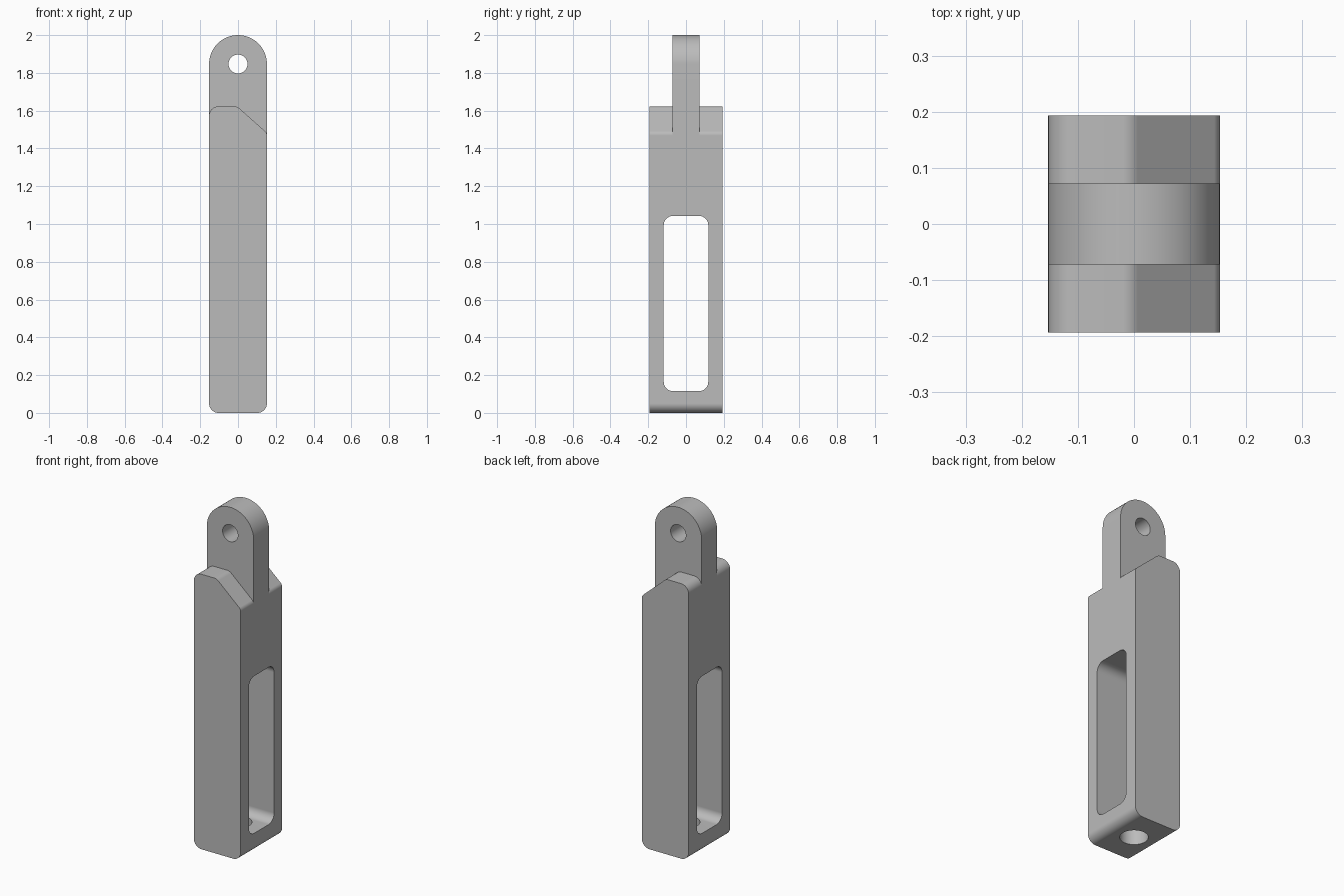
import bpy
import bmesh
from math import cos, sin, pi, tan, radians
from mathutils import Vector

default_cube = bpy.data.objects.get("Cube")
if default_cube:
    bpy.data.objects.remove(default_cube, do_unlink=True)

HALF_X, HALF_Y = 0.153, 0.193
TONGUE_Y = 0.0725
EYE_Z = 2 - HALF_X

steel = bpy.data.materials.new("plain grey")
steel.use_nodes = True
GREY = (0.5, 0.5, 0.5, 1)
steel.diffuse_color = GREY
steel.node_tree.nodes["Principled BSDF"].inputs["Base Color"].default_value = GREY


def fillet(corners, segments=10):
    """Round each (u, v, radius) corner of a polygon with a tangent arc."""
    points = []
    for i, (u, v, radius) in enumerate(corners):
        here = Vector((u, v))
        if radius == 0:
            points.append(here)
            continue
        a = (Vector(corners[i - 1][:2]) - here).normalized()
        b = (Vector(corners[(i + 1) % len(corners)][:2]) - here).normalized()
        half = a.angle(b) / 2
        centre = here + (a + b).normalized() * radius / sin(half)
        start = here + a * radius / tan(half) - centre
        end = here + b * radius / tan(half) - centre
        sweep = pi - 2 * half
        for k in range(segments + 1):
            t = k / segments
            points.append(centre + (start * sin((1 - t) * sweep)
                                    + end * sin(t * sweep)) / sin(sweep))
    return points


def arc(u, v, radius, start, end, segments):
    return [Vector((u + radius * cos(start + (end - start) * k / segments),
                    v + radius * sin(start + (end - start) * k / segments)))
            for k in range(segments + 1)]


def prism(name, points, axis, low, high):
    """Extrude a closed outline along the x, y or z axis."""
    place = {"x": lambda p, d: (d, p.x, p.y),
             "y": lambda p, d: (p.x, d, p.y),
             "z": lambda p, d: (p.x, p.y, d)}[axis]
    bm = bmesh.new()
    rings = [[bm.verts.new(place(p, d)) for p in points] for d in (low, high)]
    for ring in rings:
        bm.faces.new(ring)
    for i in range(len(points)):
        bm.faces.new((rings[0][i - 1], rings[0][i], rings[1][i], rings[1][i - 1]))
    bmesh.ops.recalc_face_normals(bm, faces=bm.faces)
    mesh = bpy.data.meshes.new(name)
    bm.to_mesh(mesh)
    bm.free()
    mesh.materials.append(steel)
    obj = bpy.data.objects.new(name, mesh)
    bpy.context.collection.objects.link(obj)
    return obj


def combine(target, tool, operation):
    """Apply a boolean and discard the tool object."""
    modifier = target.modifiers.new(operation, "BOOLEAN")
    modifier.operation = operation
    modifier.solver = "EXACT"
    modifier.object = tool
    bpy.context.view_layer.objects.active = target
    bpy.ops.object.modifier_apply(modifier=modifier.name)
    bpy.data.objects.remove(tool, do_unlink=True)


# Main block with rounded ends and a sloped shoulder
body = prism("clevis_body", fillet([
    (-HALF_X, 0, 0.05), (HALF_X, 0, 0.05), (HALF_X, 1.483, 0.03),
    (-0.005, 1.623, 0.04), (-HALF_X, 1.623, 0.05)]), "y", -HALF_Y, HALF_Y)

# Round-topped tongue rising from the middle of the block
tongue = prism("tongue", [Vector((-HALF_X, 1.3)), Vector((HALF_X, 1.3))]
               + arc(0, EYE_Z, HALF_X, 0, pi, 48), "y", -TONGUE_Y, TONGUE_Y)
combine(body, tongue, "UNION")

# Rounded window through the sides
window = fillet([(-0.118, 0.115, 0.05), (0.118, 0.115, 0.05),
                 (0.118, 1.043, 0.05), (-0.118, 1.043, 0.05)])
combine(body, prism("window_cutter", window, "x", -1, 1), "DIFFERENCE")

# Pin hole in the tongue and rod hole in the base
pin = arc(0, EYE_Z, 0.05, 0, 2 * pi, 48)[:-1]
combine(body, prism("pin_cutter", pin, "y", -1, 1), "DIFFERENCE")
rod = arc(0, 0, 0.075, 0, 2 * pi, 48)[:-1]
combine(body, prism("rod_cutter", rod, "z", -0.5, 0.5), "DIFFERENCE")

# Smooth arcs with crisp edges and clean flat faces
bpy.ops.object.select_all(action="DESELECT")
body.select_set(True)
bpy.context.view_layer.objects.active = body
bpy.ops.object.shade_smooth_by_angle(angle=radians(30))
weighted = body.modifiers.new("clean_normals", "WEIGHTED_NORMAL")
weighted.keep_sharp = True
